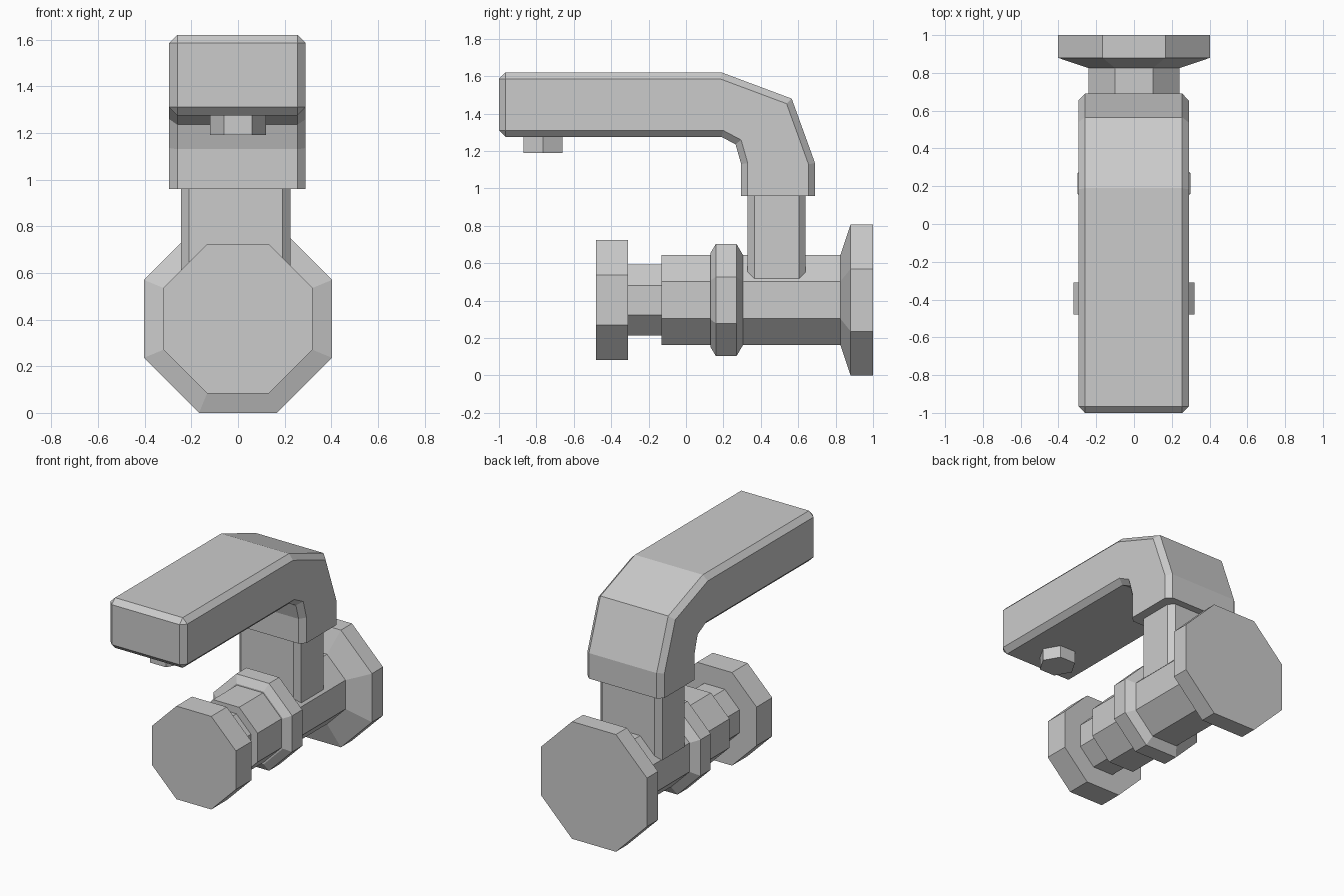
import bpy, bmesh
from math import cos, sin, pi, tau
from mathutils import Matrix

AXIS_Z = 0.403   # height of the horizontal pipe axis
CHAMFER = 0.035

cube = bpy.data.objects.get("Cube")
if cube:
    bpy.data.objects.remove(cube)

grey = bpy.data.materials.new("light grey")
grey.use_nodes = True
grey.diffuse_color = (0.6, 0.6, 0.6, 1)
grey.node_tree.nodes["Principled BSDF"].inputs["Base Color"].default_value = (0.6, 0.6, 0.6, 1)


def finish(name, bm):
    bmesh.ops.recalc_face_normals(bm, faces=bm.faces)
    mesh = bpy.data.meshes.new(name)
    bm.to_mesh(mesh)
    bm.free()
    mesh.materials.append(grey)
    obj = bpy.data.objects.new(name, mesh)
    bpy.context.collection.objects.link(obj)
    return obj


def octagon_part(name, profile):
    """Eight-sided solid along y from (y, distance to flat side) pairs."""
    bm = bmesh.new()
    rings = []
    for y, flat in profile:
        r = flat / cos(pi / 8)
        rings.append([bm.verts.new((r * cos(a), y, AXIS_Z + r * sin(a)))
                      for a in [(i + 0.5) * tau / 8 for i in range(8)]])
    for a, b in zip(rings, rings[1:]):
        for i in range(8):
            j = (i + 1) % 8
            bm.faces.new((a[i], a[j], b[j], b[i]))
    bm.faces.new(rings[0])
    bm.faces.new(rings[-1])
    return finish(name, bm)


def chamfer(bm, edges):
    bmesh.ops.bevel(bm, geom=edges, offset=CHAMFER, offset_type='OFFSET',
                    segments=1, profile=0.5, affect='EDGES')


# Horizontal pipe with its knob, collar and wall flange
octagon_part("knob", [(-0.48, 0.32), (-0.31, 0.32)])
octagon_part("knob_stem", [(-0.31, 0.19), (-0.13, 0.19)])
octagon_part("pipe_body", [(-0.13, 0.24), (0.83, 0.24)])
octagon_part("collar", [(0.13, 0.25), (0.16, 0.30), (0.27, 0.30), (0.305, 0.24)])
octagon_part("wall_flange", [(0.825, 0.24), (0.88, 0.403), (1.0, 0.403)])

# Upright post with chamfered vertical edges
bm = bmesh.new()
bmesh.ops.create_cube(bm, size=1, matrix=Matrix.Translation((-0.01, 0.485, 0.74))
                      @ Matrix.Diagonal((0.47, 0.31, 0.48, 1)))
chamfer(bm, [e for e in bm.edges if abs(e.verts[0].co.z - e.verts[1].co.z) > 0.1])
finish("post", bm)

# Bent spout: side profile extruded across x, chamfered except at its lower opening
outline = [(-1, 1.275), (0.19, 1.275), (0.265, 1.235), (0.295, 1.13), (0.295, 0.96),
           (0.69, 0.96), (0.69, 1.135), (0.565, 1.48), (0.19, 1.62), (-1, 1.62)]
bm = bmesh.new()
side = bm.faces.new([bm.verts.new((-0.295, y, z)) for y, z in outline])
extruded = bmesh.ops.extrude_face_region(bm, geom=[side], use_keep_orig=True)
bmesh.ops.translate(bm, vec=(0.585, 0, 0),
                    verts=[g for g in extruded["geom"] if isinstance(g, bmesh.types.BMVert)])
bmesh.ops.recalc_face_normals(bm, faces=bm.faces)
edges = []
for e in bm.edges:
    a, b = (v.co for v in e.verts)
    across = abs(a.x - b.x) > 0.1
    at_front = max(a.y, b.y) < -0.99
    at_opening = max(a.z, b.z) < 0.97
    if at_front or (not across and not at_opening):
        edges.append(e)
chamfer(bm, edges)
finish("spout", bm)

# Six-sided nozzle under the spout tip
bm = bmesh.new()
bmesh.ops.create_cone(bm, cap_ends=True, segments=6, radius1=0.12, radius2=0.12, depth=0.1,
                      matrix=Matrix.Translation((0, -0.765, 1.24)) @ Matrix.Rotation(pi / 2, 4, 'Z'))
finish("nozzle", bm)
